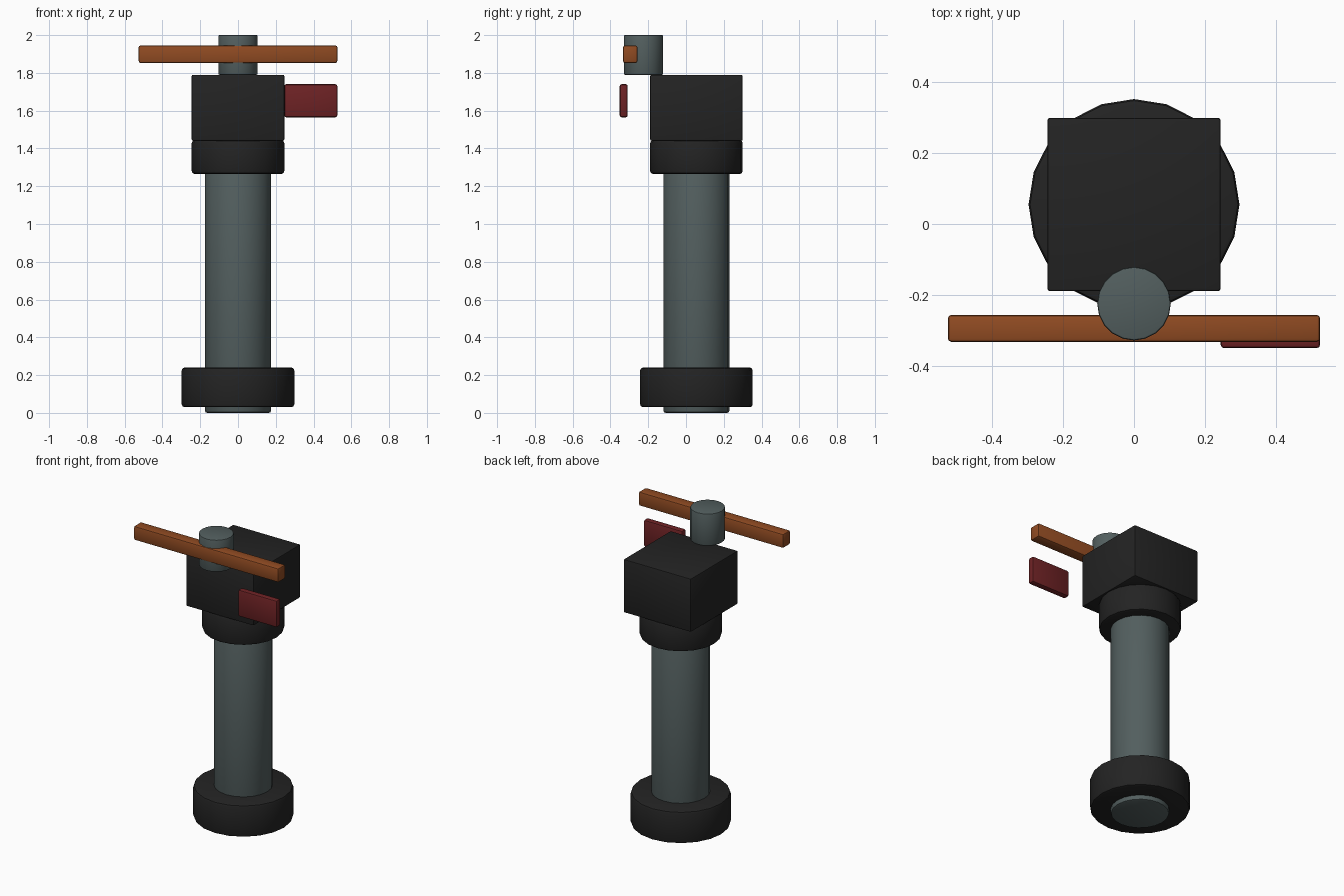
import bpy, math

if "Cube" in bpy.data.objects:
    bpy.data.objects.remove(bpy.data.objects["Cube"])


def material(name, rgb):
    m = bpy.data.materials.new(name)
    m.diffuse_color = (*rgb, 1)
    m.use_nodes = True
    m.node_tree.nodes["Principled BSDF"].inputs["Base Color"].default_value = m.diffuse_color
    return m


STEEL = material("grey steel", (0.085, 0.113, 0.113))
BLACK = material("black rubber", (0.017, 0.017, 0.017))
WOOD = material("orange brown", (0.28, 0.07, 0.016))
RED = material("dark red", (0.155, 0.016, 0.018))


def finish(name, mat, bevel):
    ob = bpy.context.object
    ob.name = name
    ob.data.materials.append(mat)
    bpy.ops.object.transform_apply(location=False, rotation=False, scale=True)
    # small rounded rims
    mod = ob.modifiers.new("bevel", "BEVEL")
    mod.width = bevel
    mod.segments = 2
    mod.limit_method = 'ANGLE'
    mod.angle_limit = math.radians(40)
    bpy.ops.object.modifier_apply(modifier=mod.name)
    bpy.ops.object.shade_smooth_by_angle(angle=math.radians(35))


def cylinder(name, mat, r, y, z0, z1, bevel=0.012):
    bpy.ops.mesh.primitive_cylinder_add(vertices=20, radius=r, depth=z1 - z0,
                                        location=(0, y, (z0 + z1) / 2))
    finish(name, mat, bevel)


def box(name, mat, lo, hi, bevel=0.01):
    bpy.ops.mesh.primitive_cube_add(size=1, location=[(a + b) / 2 for a, b in zip(lo, hi)])
    bpy.context.object.scale = [b - a for a, b in zip(lo, hi)]
    finish(name, mat, bevel)


# upright body
AXIS_Y = 0.055
cylinder("column", STEEL, 0.175, AXIS_Y, 0.0, 1.30)
cylinder("base_ring", BLACK, 0.298, AXIS_Y, 0.03, 0.24, 0.015)
cylinder("upper_collar", BLACK, 0.245, AXIS_Y, 1.265, 1.443, 0.015)
box("head_block", BLACK, (-0.245, -0.19, 1.44), (0.245, 0.30, 1.79), 0.008)

# handle assembly at the front
cylinder("handle_post", STEEL, 0.104, -0.225, 1.79, 2.0, 0.006)
box("cross_bar", WOOD, (-0.526, -0.333, 1.853), (0.526, -0.257, 1.945))
box("side_tab", RED, (0.245, -0.351, 1.565), (0.526, -0.309, 1.74))
